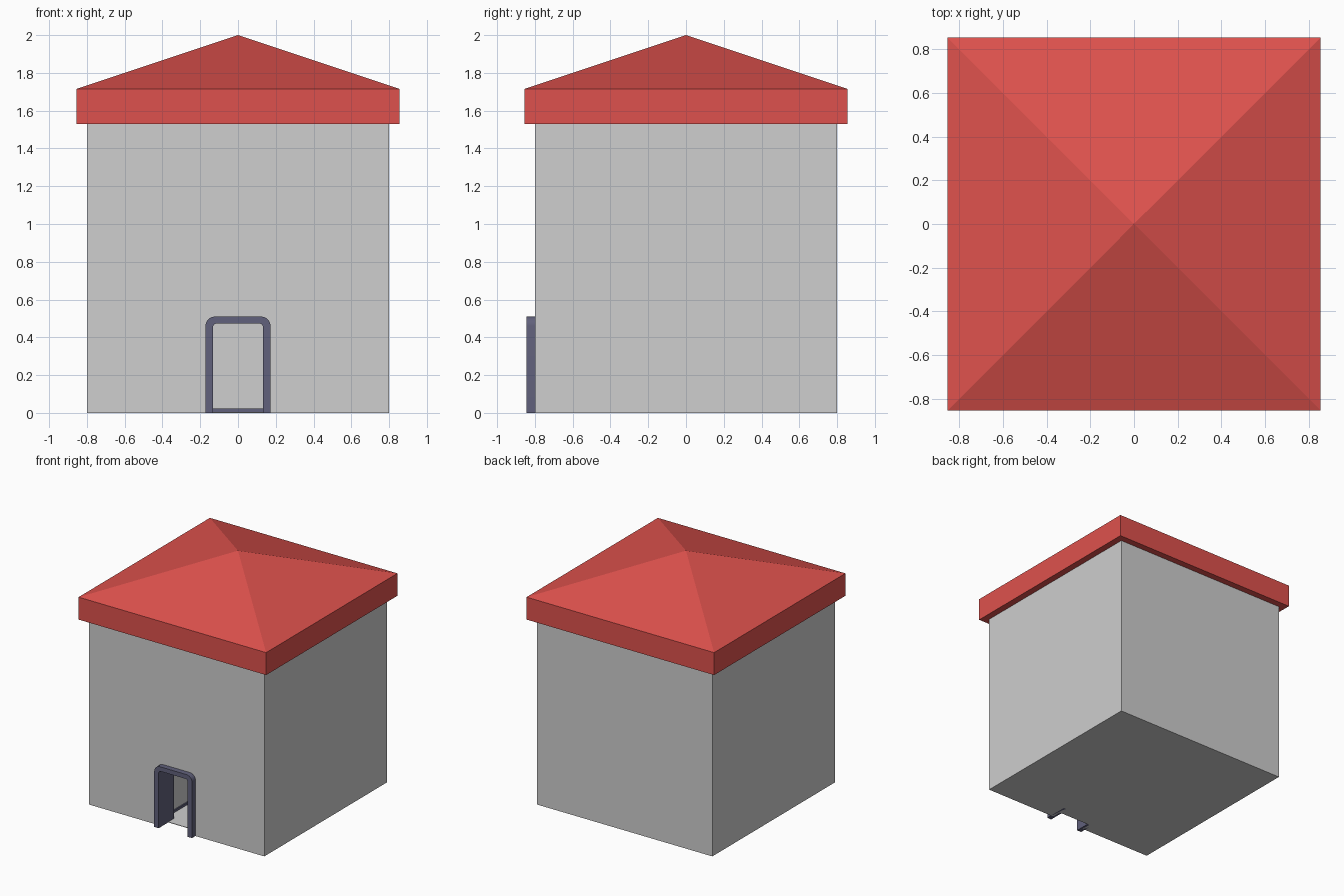
import bpy, bmesh, math

cube = bpy.data.objects.get("Cube")
if cube:
    bpy.data.objects.remove(cube, do_unlink=True)


def material(name, r, g, b):
    m = bpy.data.materials.new(name)
    m.use_nodes = True
    m.diffuse_color = (r, g, b, 1)
    m.node_tree.nodes["Principled BSDF"].inputs["Base Color"].default_value = (r, g, b, 1)
    return m


wall_grey = material("wall grey", 0.62, 0.62, 0.62)
roof_red = material("roof red", 0.73, 0.083, 0.074)
frame_blue = material("slate blue", 0.12, 0.12, 0.2)


def finish(name, bm, mat):
    bmesh.ops.recalc_face_normals(bm, faces=bm.faces)
    mesh = bpy.data.meshes.new(name)
    bm.to_mesh(mesh)
    bm.free()
    ob = bpy.data.objects.new(name, mesh)
    mesh.materials.append(mat)
    bpy.context.collection.objects.link(ob)
    return ob


def box(name, x, y, z, mat):
    """Box from (min, max) pairs on each axis."""
    bm = bmesh.new()
    bmesh.ops.create_cube(bm, size=1)
    for v in bm.verts:
        for i, (lo, hi) in enumerate((x, y, z)):
            v.co[i] = hi if v.co[i] > 0 else lo
    return finish(name, bm, mat)


HALF, EAVE = 0.8, 0.855
FRONT = -HALF

# Walls, with a doorway and a small entrance room cut out
walls = box("walls", (-HALF, HALF), (-HALF, HALF), (0, 1.6), wall_grey)
doorway = box("doorway_cutter", (-0.15, 0.15), (FRONT - 0.1, FRONT + 0.08), (-0.1, 0.49), wall_grey)
room = box("room_cutter", (-0.2, 0.2), (FRONT + 0.06, FRONT + 0.6), (0.004, 0.53), wall_grey)
for cutter in (doorway, room):
    cutter.hide_render = True
    cutter.hide_viewport = True
    mod = walls.modifiers.new(cutter.name, "BOOLEAN")
    mod.operation = "DIFFERENCE"
    mod.solver = "EXACT"
    mod.object = cutter

# Skirting round the entrance room
back = FRONT + 0.6
for side, s in (("left", 1), ("right", -1)):
    box("skirting_" + side, sorted((s * 0.19, s * 0.202)), (FRONT + 0.16, back), (0.003, 0.022), frame_blue)
box("skirting_back", (-0.2, 0.2), (back - 0.01, back + 0.002), (0.003, 0.022), frame_blue)

# Hipped roof with a deep fascia
bm = bmesh.new()
corners = [(-EAVE, -EAVE), (EAVE, -EAVE), (EAVE, EAVE), (-EAVE, EAVE)]
low = [bm.verts.new((x, y, 1.53)) for x, y in corners]
high = [bm.verts.new((x, y, 1.715)) for x, y in corners]
apex = bm.verts.new((0, 0, 2))
bm.faces.new(low[::-1])
for i in range(4):
    j = (i + 1) % 4
    bm.faces.new((low[i], low[j], high[j], high[i]))
    bm.faces.new((high[i], high[j], apex))
finish("roof", bm, roof_red)


def arch(half, top, radius, steps=6):
    """Door outline with rounded upper corners, right foot to left foot."""
    pts = [(half, 0)]
    for sign, start in ((1, 0), (-1, math.pi / 2)):
        for i in range(steps + 1):
            a = start + i / steps * math.pi / 2
            pts.append((sign * (half - radius) + radius * math.cos(a),
                        top - radius + radius * math.sin(a)))
    return pts + [(-half, 0)]


# Door frame swept back into the doorway
bm = bmesh.new()
rings = []
for outer, inner in zip(arch(0.172, 0.51, 0.05), arch(0.132, 0.473, 0.02)):
    rings.append([bm.verts.new((x, y, z)) for (x, z), y in (
        (outer, FRONT - 0.045), (inner, FRONT - 0.045),
        (inner, FRONT + 0.155), (outer, FRONT + 0.155))])
for a, b in zip(rings, rings[1:]):
    for i in range(4):
        j = (i + 1) % 4
        bm.faces.new((a[i], a[j], b[j], b[i]))
bm.faces.new(rings[0])
bm.faces.new(rings[-1][::-1])
frame = finish("door_frame", bm, frame_blue)

bpy.ops.object.select_all(action="DESELECT")
frame.select_set(True)
bpy.context.view_layer.objects.active = frame
bpy.ops.object.shade_smooth_by_angle(angle=math.radians(35))
